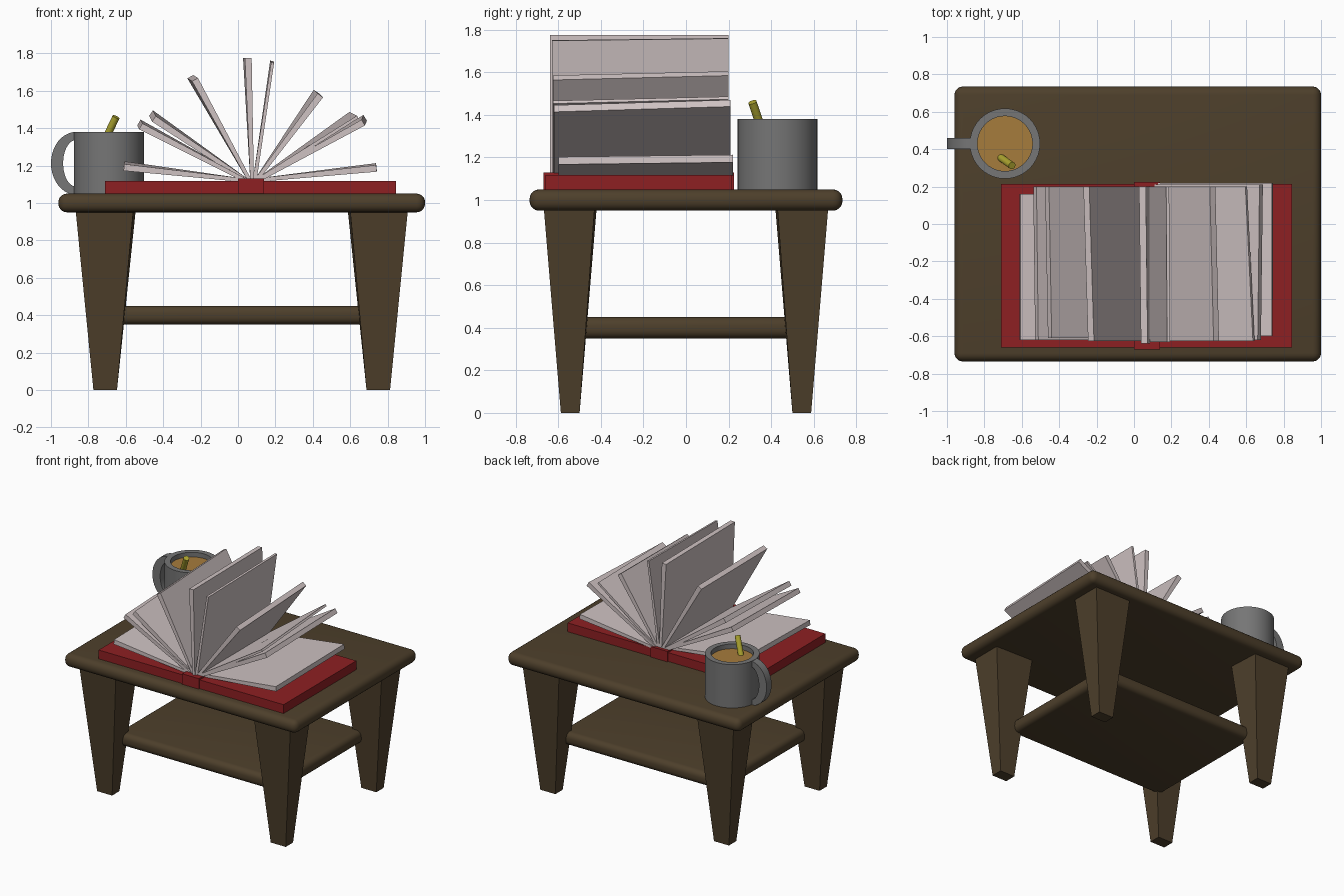
import bpy, bmesh
from math import sin, cos, pi
from mathutils import Vector

if "Cube" in bpy.data.objects:
    bpy.data.objects.remove(bpy.data.objects["Cube"])


def material(name, r, g, b):
    m = bpy.data.materials.new(name)
    m.diffuse_color = (r, g, b, 1)
    m.use_nodes = True
    m.node_tree.nodes["Principled BSDF"].inputs["Base Color"].default_value = m.diffuse_color
    return m


WOOD = material("dark wood", 0.075, 0.05, 0.024)
RED = material("red cover", 0.27, 0.014, 0.016)
PAPER = material("paper", 0.62, 0.54, 0.54)
CERAMIC = material("grey ceramic", 0.18, 0.18, 0.18)
TEA = material("tea", 0.38, 0.2, 0.045)
YELLOW = material("yellow", 0.42, 0.38, 0.03)


def make(name, verts, faces, mat, smooth=False):
    me = bpy.data.meshes.new(name)
    me.from_pydata(verts, [], faces)
    bm = bmesh.new()
    bm.from_mesh(me)
    bmesh.ops.recalc_face_normals(bm, faces=bm.faces)
    bm.to_mesh(me)
    bm.free()
    ob = bpy.data.objects.new(name, me)
    bpy.context.collection.objects.link(ob)
    me.materials.append(mat)
    if smooth:
        bpy.ops.object.select_all(action='DESELECT')
        bpy.context.view_layer.objects.active = ob
        ob.select_set(True)
        bpy.ops.object.shade_smooth_by_angle(angle=0.6)
    return ob


def loft(name, loops, mat, smooth=False, caps=True):
    """Join equal-length point loops with quads, optionally capping both ends."""
    n = len(loops[0])
    verts = [p for l in loops for p in l]
    faces = [(k*n + i, k*n + (i+1) % n, (k+1)*n + (i+1) % n, (k+1)*n + i)
             for k in range(len(loops)-1) for i in range(n)]
    if caps:
        faces += [tuple(range(n)), tuple(range((len(loops)-1)*n, len(loops)*n))]
    return make(name, verts, faces, mat, smooth)


def box(name, x0, x1, y0, y1, z0, z1, mat, bevel=0):
    rect = [(x0, y0), (x1, y0), (x1, y1), (x0, y1)]
    ob = loft(name, [[(x, y, z) for x, y in rect] for z in (z0, z1)], mat, False)
    if bevel:
        bm = bmesh.new()
        bm.from_mesh(ob.data)
        bmesh.ops.bevel(bm, geom=bm.edges[:], offset=bevel, segments=5,
                        profile=0.5, affect='EDGES')
        bm.to_mesh(ob.data)
        bm.free()
        bpy.ops.object.select_all(action='DESELECT')
        bpy.context.view_layer.objects.active = ob
        ob.select_set(True)
        bpy.ops.object.shade_smooth_by_angle(angle=0.6)
    return ob


# Table top and lower shelf
CX = 0.02
box("table_top", CX-0.98, CX+0.98, -0.735, 0.735, 0.95, 1.05, WOOD, 0.045)
box("lower_shelf", CX-0.69, CX+0.69, -0.517, 0.517, 0.35, 0.45, WOOD, 0.04)

# Tapered legs, slightly fuller at the inner corner
for sx, side in ((-1, "left"), (1, "right")):
    for sy, end in ((-1, "front"), (1, "back")):
        low = [(0.793, 0.588), (0.793, 0.5), (0.667, 0.5), (0.667, 0.588)]
        top = [(0.888, 0.668), (0.888, 0.43), (0.567, 0.42), (0.58, 0.668)]
        loft(f"{end}_{side}_leg",
             [[(CX + sx*x, sy*y, z) for x, y in pts]
              for pts, z in ((low, 0), (top, 0.96))], WOOD)

# Book covers and spine
box("left_cover", -0.71, 0.0, -0.66, 0.215, 1.05, 1.117, RED)
box("right_cover", 0.14, 0.845, -0.66, 0.215, 1.05, 1.117, RED)
box("spine", 0.0, 0.14, -0.67, 0.225, 1.05, 1.13, RED)

# Fanned pages: root x, front tip (x, z), back tip (x, z), y range
pages = [
    (-0.00, -0.61, 1.19, -0.61, 1.205, -0.62, 0.16),
    (0.03, -0.52, 1.41, -0.53, 1.43, -0.62, 0.20),
    (0.04, -0.45, 1.45, -0.465, 1.48, -0.61, 0.20),
    (0.06, -0.23, 1.66, -0.255, 1.675, -0.625, 0.20),
    (0.075, 0.055, 1.775, 0.045, 1.775, -0.64, 0.20),
    (0.09, 0.185, 1.75, 0.18, 1.76, -0.63, 0.20),
    (0.10, 0.44, 1.575, 0.42, 1.595, -0.625, 0.20),
    (0.11, 0.64, 1.46, 0.60, 1.48, -0.625, 0.20),
    (0.115, 0.67, 1.43, 0.68, 1.455, -0.62, 0.21),
    (0.13, 0.74, 1.185, 0.74, 1.195, -0.60, 0.22),
]
for i, (rx, fx, fz, bx, bz, y0, y1) in enumerate(pages):
    loops = []
    for tx, tz, y in ((fx, fz, y0), (bx, bz, y1)):
        d = Vector((tx - rx, 0, tz - 1.125)).normalized()
        n = Vector((-d.z, 0, d.x))
        root, tip = Vector((rx, y, 1.125)), Vector((tx, y, tz))
        h = 0.008 if i in (5, 7) else 0.018
        loops.append([root - n*0.01, tip - n*h, tip + n*h, root + n*0.01])
    loft(f"page_{i+1}", loops, PAPER)

# Mug body, lathed
MX, MY, N = -0.69, 0.43, 40


def ring(r, z):
    return [(MX + r*cos(2*pi*i/N), MY + r*sin(2*pi*i/N), z) for i in range(N)]


loft("mug_body", [ring(0.188, 1.05), ring(0.188, 1.38), ring(0.147, 1.38),
                  ring(0.147, 1.09)], CERAMIC, True)
make("tea_surface", ring(0.149, 1.345), [tuple(range(N))], TEA)

# Mug handle: flat band swept along a half ellipse
loops = []
for k in range(21):
    a = pi/2 + pi*k/20
    loops.append([(-0.865 + rx*cos(a), MY + dy, 1.212 + rz*sin(a))
                  for rx, rz, dy in ((0.135, 0.168, -0.03), (0.135, 0.168, 0.03),
                                     (0.07, 0.125, 0.03), (0.07, 0.125, -0.03))])
loft("mug_handle", loops, CERAMIC, True)

# Stirring stick leaning in the mug
base, tip = Vector((-0.79, 0.41, 1.17)), Vector((-0.652, 0.312, 1.46))
d = (tip - base).normalized()
u = d.orthogonal().normalized()
v = d.cross(u)
loft("stirring_stick",
     [[c + 0.02*(u*cos(2*pi*i/16) + v*sin(2*pi*i/16)) for i in range(16)]
      for c in (base, tip)], YELLOW, True)
